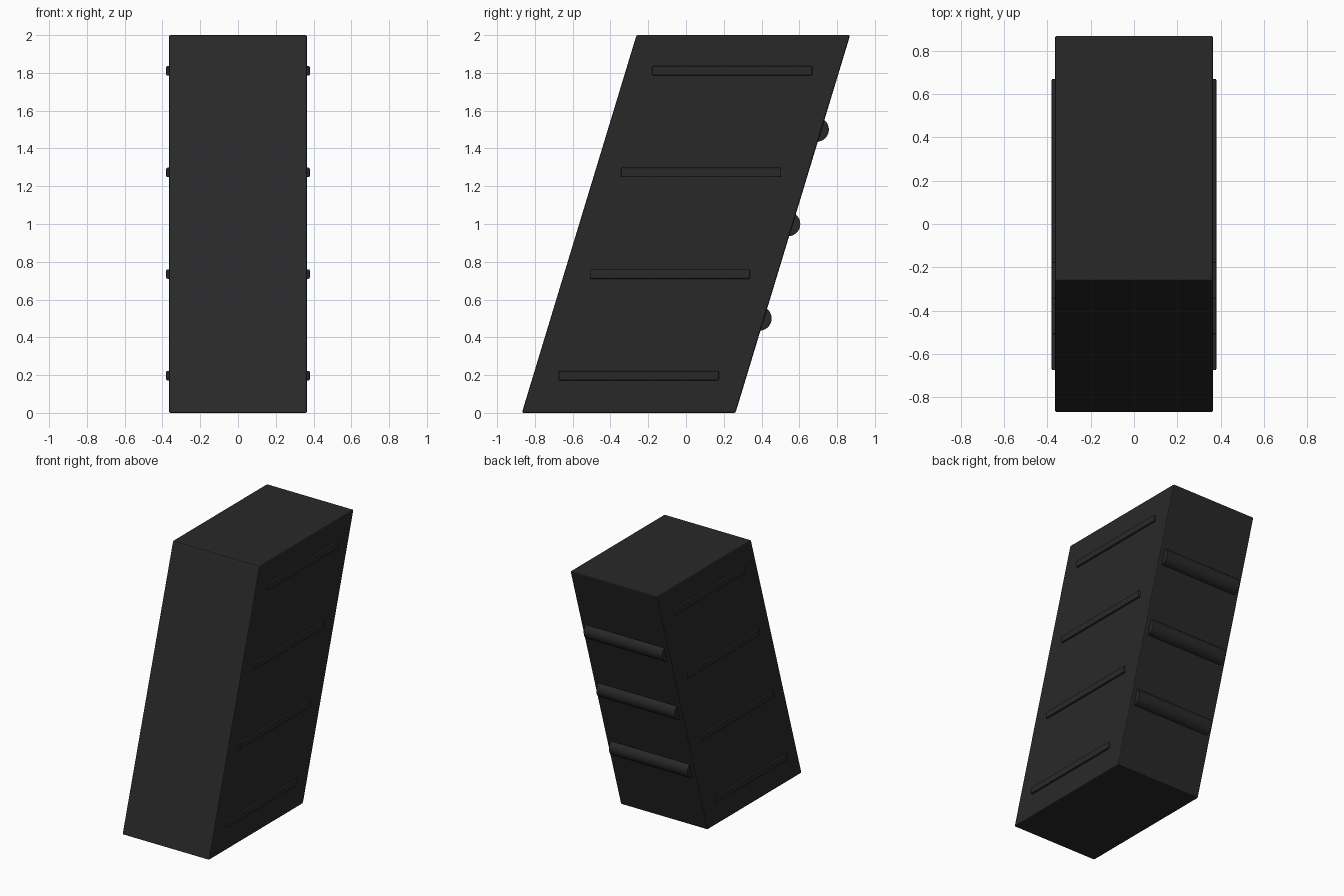
import bpy, bmesh, math

if "Cube" in bpy.data.objects:
    bpy.data.objects.remove(bpy.data.objects["Cube"])

SLOPE = 0.302   # backward lean: y shift per unit of height
HALF_W = 0.365

dark = bpy.data.materials.new("dark_plastic")
dark.diffuse_color = (0.022, 0.022, 0.023, 1)
dark.use_nodes = True
dark.node_tree.nodes["Principled BSDF"].inputs["Base Color"].default_value = dark.diffuse_color


def prism(name, profile, x0, x1, bevel):
    """Extrude a (y, z) profile from x0 to x1 and soften its edges."""
    bm = bmesh.new()
    face = bm.faces.new([bm.verts.new((x0, y, z)) for y, z in profile])
    ext = bmesh.ops.extrude_face_region(bm, geom=[face])["geom"]
    bmesh.ops.translate(bm, vec=(x1 - x0, 0, 0),
                        verts=[v for v in ext if isinstance(v, bmesh.types.BMVert)])
    bmesh.ops.recalc_face_normals(bm, faces=bm.faces)
    me = bpy.data.meshes.new(name)
    bm.to_mesh(me)
    bm.free()
    ob = bpy.data.objects.new(name, me)
    bpy.context.collection.objects.link(ob)
    me.materials.append(dark)
    mod = ob.modifiers.new("edge_bevel", 'BEVEL')
    mod.width = bevel
    mod.segments = 2
    mod.limit_method = 'ANGLE'
    mod.angle_limit = math.radians(40)
    return ob


# Leaning body
prism("body", [(-0.869, 0), (0.262, 0), (0.869, 2), (-0.262, 2)],
      -HALF_W, HALF_W, 0.008)

# Side ribs, four on each side
for i in range(4):
    z = 0.197 + 0.538 * i
    yc = -0.25 + (z - 0.197) * SLOPE * 1.015
    rect = [(yc - 0.424, z - 0.025), (yc + 0.424, z - 0.025),
            (yc + 0.424, z + 0.025), (yc - 0.424, z + 0.025)]
    for side, s in (("left", -1), ("right", 1)):
        prism(f"{side}_rib_{i + 1}", rect, s * 0.34, s * 0.38, 0.006)

# Round bars across the back
for i in range(3):
    z = 0.5 * (i + 1)
    bpy.ops.mesh.primitive_cylinder_add(
        vertices=32, radius=0.065, depth=0.66,
        location=(0, 0.237 + z * 0.303, z), rotation=(0, math.pi / 2, 0))
    bar = bpy.context.object
    bar.name = f"back_bar_{i + 1}"
    bar.data.materials.append(dark)
    bpy.ops.object.shade_smooth_by_angle(angle=math.radians(35))
